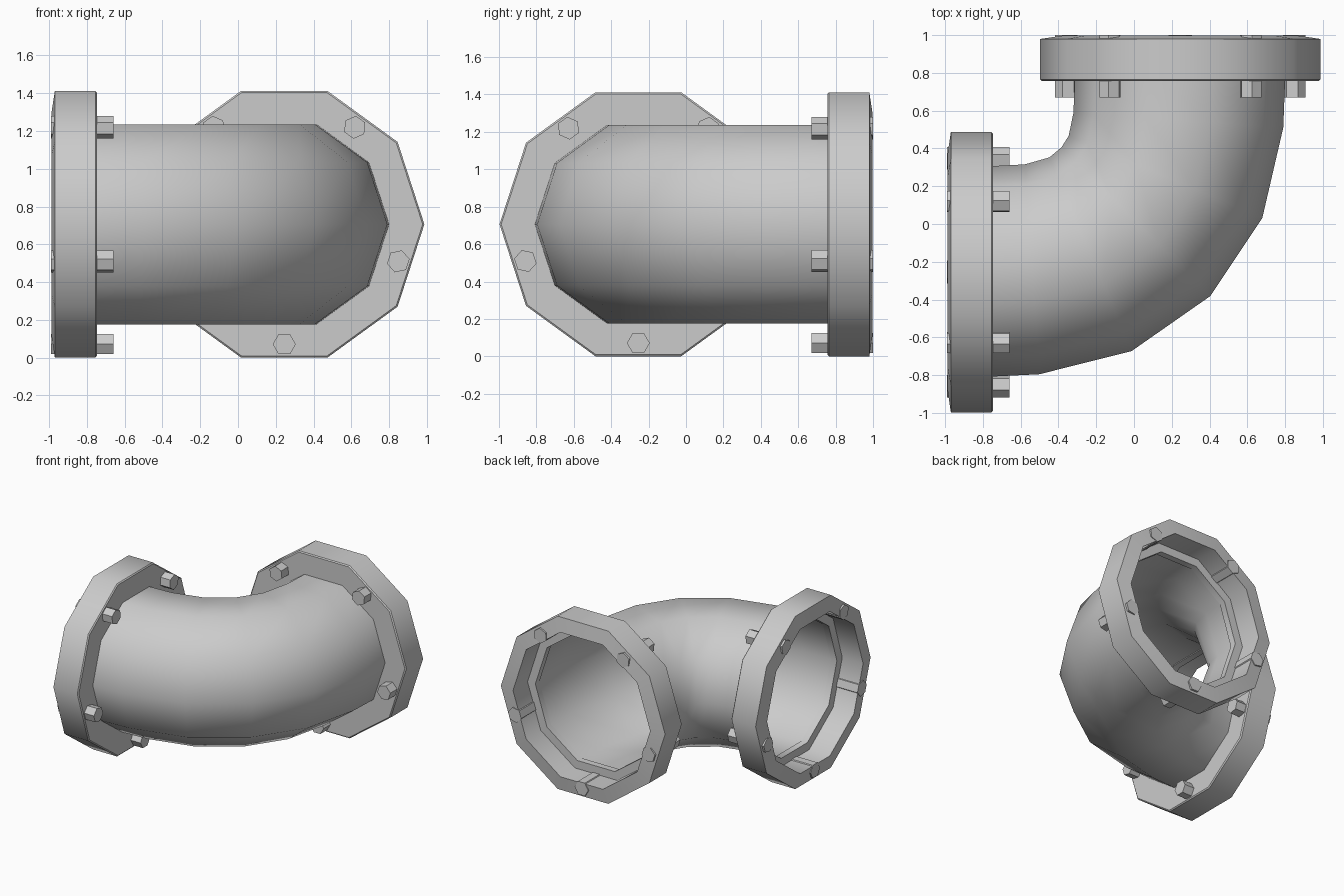
import bpy, bmesh, math
from mathutils import Vector

if "Cube" in bpy.data.objects:
    bpy.data.objects.remove(bpy.data.objects["Cube"])

SIDES = 10
ZC = 0.706          # height of the pipe axis
PIPE_R = 0.557


def make_object(name, rings, closed=False, caps=False):
    """Skin a list of equal-length vertex rings."""
    bm = bmesh.new()
    loops = [[bm.verts.new(p) for p in ring] for ring in rings]
    n = len(loops[0])
    pairs = list(zip(loops, loops[1:]))
    if closed:
        pairs.append((loops[-1], loops[0]))
    for a, b in pairs:
        for i in range(n):
            j = (i + 1) % n
            bm.faces.new((a[i], a[j], b[j], b[i]))
    if caps:
        bm.faces.new(loops[0])
        bm.faces.new(loops[-1])
    bmesh.ops.recalc_face_normals(bm, faces=bm.faces)
    me = bpy.data.meshes.new(name)
    bm.to_mesh(me)
    bm.free()
    ob = bpy.data.objects.new(name, me)
    bpy.context.collection.objects.link(ob)
    return ob


def smooth(ob, angle):
    bpy.ops.object.select_all(action='DESELECT')
    ob.select_set(True)
    bpy.context.view_layer.objects.active = ob
    bpy.ops.object.shade_smooth_by_angle(angle=math.radians(angle))


def ring(r, n=SIDES, cu=0.0, cv=0.0, turn=0.0):
    return [(cu + r * math.cos(turn + math.tau * i / n),
             cv + r * math.sin(turn + math.tau * i / n)) for i in range(n)]


# Elbow pipe: decagon swept along a quarter bend (x, y, heading)
path = [(-0.80, -0.253, 0), (-0.54, -0.24, 4), (-0.23, -0.16, 23), (0.01, 0.012, 45),
        (0.167, 0.25, 67), (0.235, 0.55, 86), (0.245, 0.81, 90)]
rings = []
for x, y, deg in path:
    a = math.radians(deg)
    side = Vector((math.sin(a), -math.cos(a), 0))
    rings.append([Vector((x, y, ZC)) + side * u + Vector((0, 0, v)) for u, v in ring(PIPE_R)])
smooth(make_object("elbow_pipe", rings), 40)


# Local (across, up, along axis) to world for both open ends
ends = {
    "left": lambda u, v, d: (-d, -0.255 + u, ZC + v),
    "back": lambda u, v, d: (0.245 + u, d + 0.01, ZC + v),
}
# Flange cross-section: radius, distance along axis
profile = [(0.55, 0.747), (0.733, 0.747), (0.742, 0.755), (0.742, 0.97),
           (0.62, 0.988), (0.62, 0.80), (0.55, 0.80)]

for end, place in ends.items():
    # Recessed flange ring
    rings = [[place(u, v, d) for u, v in ring(r)] for r, d in profile]
    smooth(make_object(end + "_flange", rings, closed=True), 40)
    # Five hexagonal bolts
    for k in range(5):
        a = math.radians(-90 + 72 * k)
        hexagon = ring(0.061, 6, 0.635 * math.cos(a), 0.635 * math.sin(a), a + math.pi / 2)
        rings = [[place(u, v, d) for u, v in hexagon] for d in (0.66, 0.99)]
        make_object(f"{end}_bolt_{k + 1}", rings, caps=True)
